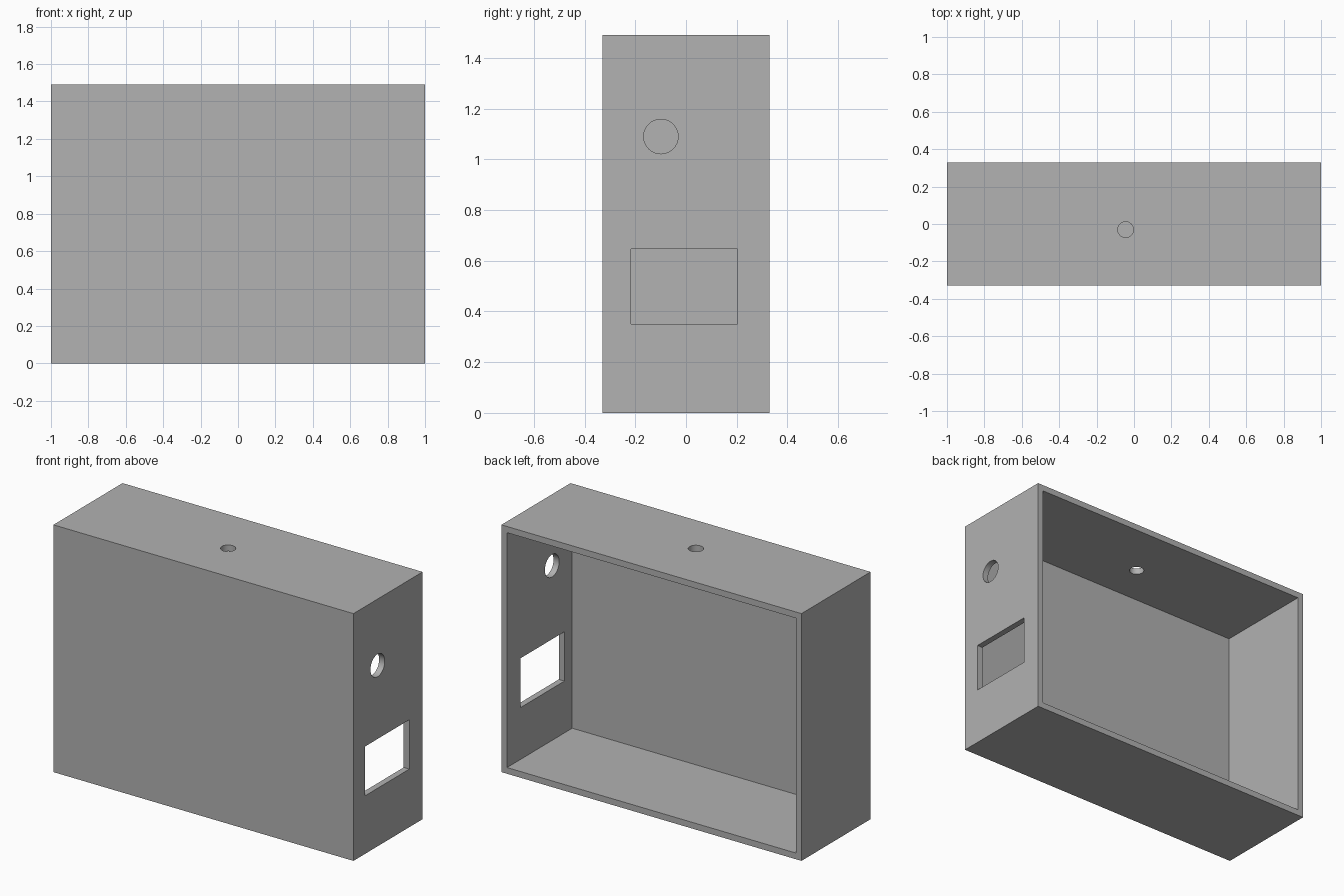
import bpy
import math

cube = bpy.data.objects.get("Cube")
if cube:
    bpy.data.objects.remove(cube, do_unlink=True)

W, D, H = 2.0, 0.658, 1.49   # outer size
T = 0.0375                   # wall thickness

grey = bpy.data.materials.new("plain grey")
grey.use_nodes = True
colour = (0.445, 0.445, 0.445, 1)
grey.diffuse_color = colour
grey.node_tree.nodes["Principled BSDF"].inputs["Base Color"].default_value = colour


def box(name, lo, hi):
    """Box spanning two opposite corners."""
    centre = [(a + b) / 2 for a, b in zip(lo, hi)]
    bpy.ops.mesh.primitive_cube_add(size=1, location=centre)
    ob = bpy.context.object
    ob.name = name
    ob.scale = [b - a for a, b in zip(lo, hi)]
    bpy.ops.object.transform_apply(location=False, rotation=False, scale=True)
    ob.data.materials.append(grey)
    return ob


def rod(name, centre, radius, rotation=(0, 0, 0)):
    """Round cutter long enough to pierce one wall."""
    bpy.ops.mesh.primitive_cylinder_add(vertices=64, radius=radius, depth=4 * T,
                                        location=centre, rotation=rotation)
    ob = bpy.context.object
    ob.name = name
    ob.data.materials.append(grey)
    return ob


# Outer case, open at the back
case = box("enclosure_case", (-W / 2, -D / 2, 0), (W / 2, D / 2, H))

cutters = [
    # Hollow interior
    box("cavity_cutter", (-W / 2 + T, -D / 2 + T, T), (W / 2 - T, D, H - T)),
    # Rectangular opening and round hole in the left wall
    box("socket_cutter", (W / 2 - 2 * T, -0.217, 0.35), (W / 2 + T, 0.203, 0.647)),
    rod("side_hole_cutter", (W / 2, -0.099, 1.09), 0.068, (0, math.pi / 2, 0)),
    # Small hole in the top wall
    rod("top_hole_cutter", (-0.045, -0.03, H), 0.042),
]

# Cut each opening, then remove the cutter
bpy.ops.object.select_all(action="DESELECT")
case.select_set(True)
bpy.context.view_layer.objects.active = case
for cutter in cutters:
    mod = case.modifiers.new(cutter.name, "BOOLEAN")
    mod.operation = "DIFFERENCE"
    mod.solver = "EXACT"
    mod.object = cutter
    bpy.ops.object.modifier_apply(modifier=mod.name)
    bpy.data.objects.remove(cutter, do_unlink=True)

# Smooth the hole walls, keep the case edges sharp
bpy.ops.object.shade_smooth_by_angle(angle=math.radians(30))
